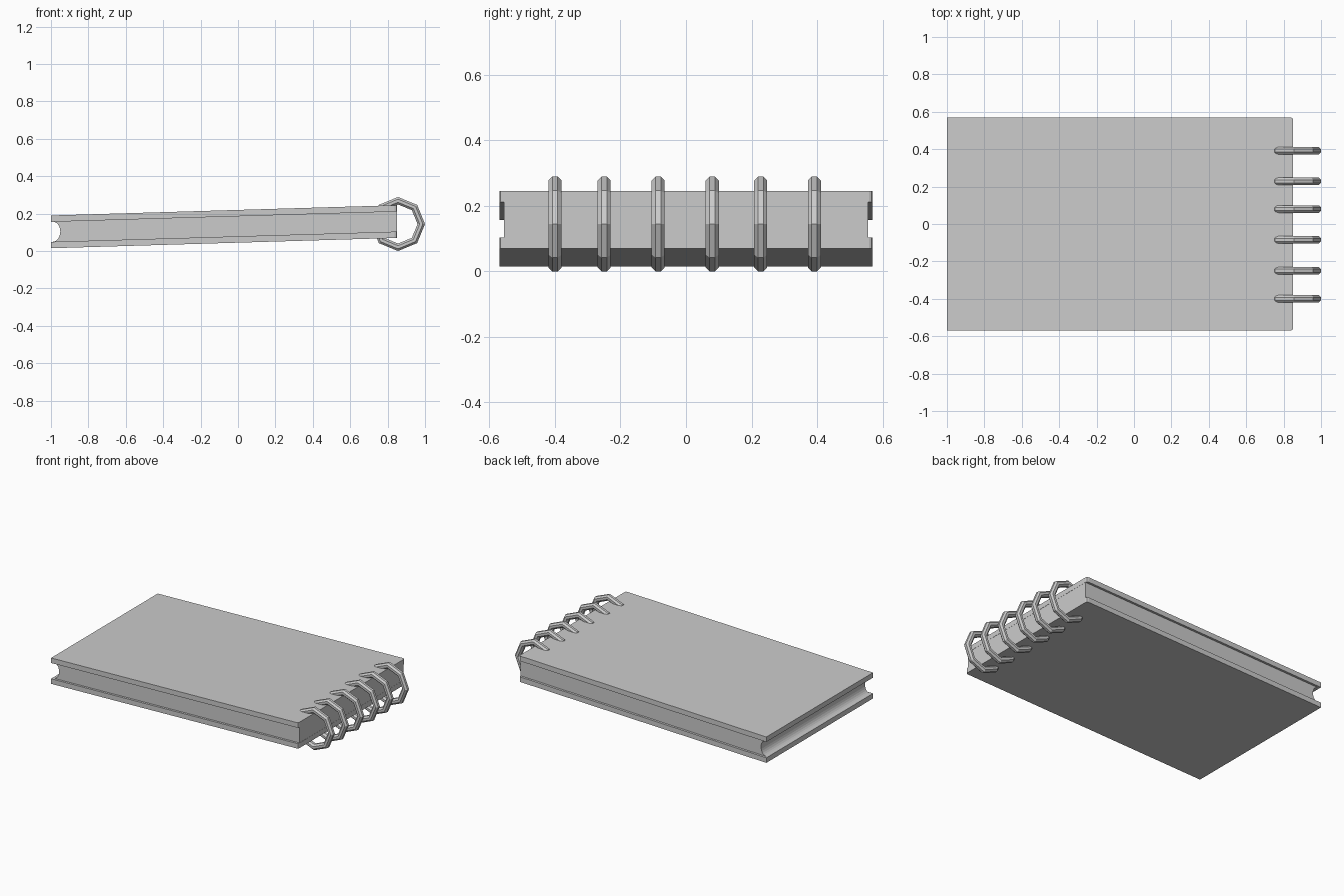
import bpy, bmesh, math
from mathutils import Matrix, Vector

if "Cube" in bpy.data.objects:
    bpy.data.objects.remove(bpy.data.objects["Cube"])

SLOPE = 0.055 / 1.85           # the book tilts up gently toward the binding
LEFT, RIGHT = -1.0, 0.85


def new_object(name, bm):
    bmesh.ops.recalc_face_normals(bm, faces=bm.faces)
    mesh = bpy.data.meshes.new(name)
    bm.to_mesh(mesh)
    bm.free()
    obj = bpy.data.objects.new(name, mesh)
    bpy.context.collection.objects.link(obj)
    return obj


def prism(name, outline, axis_vec):
    """Extrude a closed outline, then shear it to follow the tilt."""
    bm = bmesh.new()
    face = bm.faces.new([bm.verts.new(p) for p in outline])
    ext = bmesh.ops.extrude_face_region(bm, geom=[face])
    moved = [g for g in ext["geom"] if isinstance(g, bmesh.types.BMVert)]
    bmesh.ops.translate(bm, verts=moved, vec=axis_vec)
    for v in bm.verts:
        v.co.z += SLOPE * (v.co.x - LEFT)
    return new_object(name, bm)


# Covers: thin boards with softened corners on the binding side
def cover(name, z):
    w, c = 0.57, 0.012
    outline = [(LEFT, -w, z), (RIGHT - c, -w, z), (RIGHT - c * 0.3, -w + c * 0.3, z),
               (RIGHT, -w + c, z), (RIGHT, w - c, z), (RIGHT - c * 0.3, w - c * 0.3, z),
               (RIGHT - c, w, z), (LEFT, w, z)]
    prism(name, outline, (0, 0, 0.034))


cover("bottom_cover", 0.015)
cover("top_cover", 0.156)

# Page block: slightly inset, with a hollow curved fore edge
z0, z1 = 0.049, 0.156
mid, half = (z0 + z1) / 2, (z1 - z0) / 2
profile = [(RIGHT - 0.001, -0.555, z0), (RIGHT - 0.001, -0.555, z1)]
for i in range(13):
    a = math.pi / 2 - math.pi * i / 12
    profile.append((-0.99 + 0.04 * math.cos(a), -0.555, mid + half * math.sin(a)))
prism("pages", profile, (0, 1.11, 0))

# Binding rings: eight-segment hoops with an octagonal wire section
OUTER, WIRE = 0.1445, 0.02
CENTRE = Vector((1 - OUTER, 0, OUTER))


def ring(name, y):
    bm = bmesh.new()
    n = 8
    loops = []
    for i in range(n):
        a = math.tau * i / n
        loop = []
        for j in range(n):
            b = math.tau * (j + 0.5) / n
            wire_r = WIRE / math.cos(math.pi / n)
            r = OUTER - WIRE + wire_r * math.cos(b)
            loop.append(bm.verts.new(CENTRE + Vector(
                (r * math.cos(a), y + wire_r * math.sin(b), r * math.sin(a)))))
        loops.append(loop)
    for i in range(n):
        p, q = loops[i], loops[(i + 1) % n]
        for j in range(n):
            k = (j + 1) % n
            bm.faces.new((p[j], p[k], q[k], q[j]))
    new_object(name, bm)


for i, y in enumerate((-0.4, -0.25, -0.085, 0.08, 0.228, 0.392)):
    ring(f"binding_ring_{i + 1}", y)
